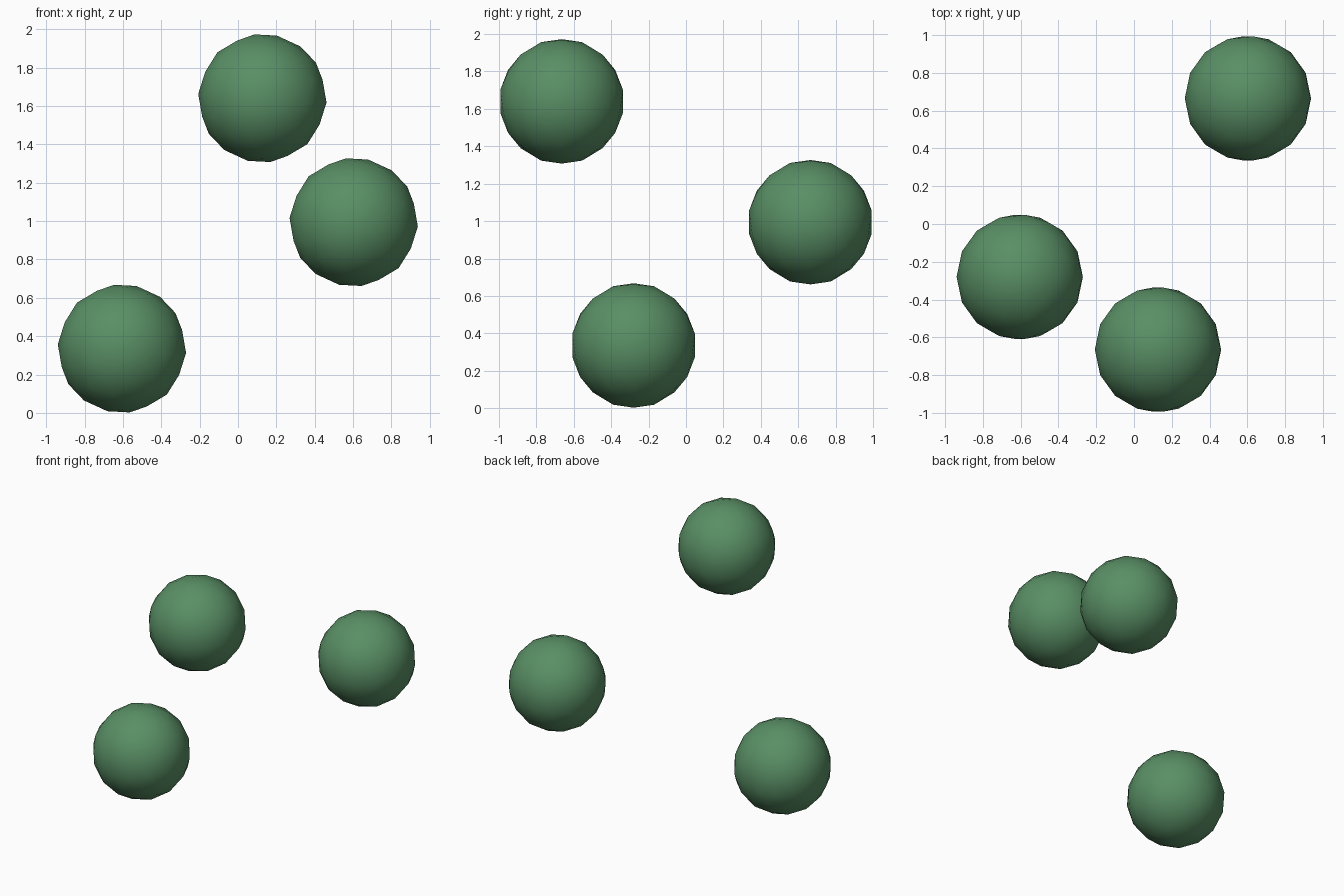
import bpy, bmesh, math
from mathutils import Matrix

if "Cube" in bpy.data.objects:
    bpy.data.objects.remove(bpy.data.objects["Cube"])

RADIUS = 0.335

green = bpy.data.materials.new("leaf_green")
green.diffuse_color = (0.1, 0.275, 0.13, 1)
green.use_nodes = True
green.node_tree.nodes["Principled BSDF"].inputs["Base Color"].default_value = green.diffuse_color


def ball(name, centre):
    """Faceted ball with smooth shading: an icosahedron, each edge cut in three."""
    bm = bmesh.new()
    bmesh.ops.create_icosphere(bm, subdivisions=1, radius=RADIUS)
    bmesh.ops.subdivide_edges(bm, edges=bm.edges[:], cuts=2, use_grid_fill=True)
    bmesh.ops.triangulate(bm, faces=bm.faces[:])
    for v in bm.verts:
        v.co = v.co.normalized() * RADIUS
    # slight tilt shared by all the balls
    bmesh.ops.rotate(bm, verts=bm.verts[:], matrix=Matrix.Rotation(math.radians(-7), 3, 'Y'))
    bmesh.ops.recalc_face_normals(bm, faces=bm.faces[:])
    for f in bm.faces:
        f.smooth = True
    mesh = bpy.data.meshes.new(name)
    bm.to_mesh(mesh)
    bm.free()
    mesh.materials.append(green)
    obj = bpy.data.objects.new(name, mesh)
    obj.location = centre
    bpy.context.collection.objects.link(obj)


# Three separate floating balls
ball("upper_ball", (0.127, -0.665, 1.64))
ball("middle_ball", (0.603, 0.665, 0.994))
ball("lower_ball", (-0.605, -0.28, 0.335))
